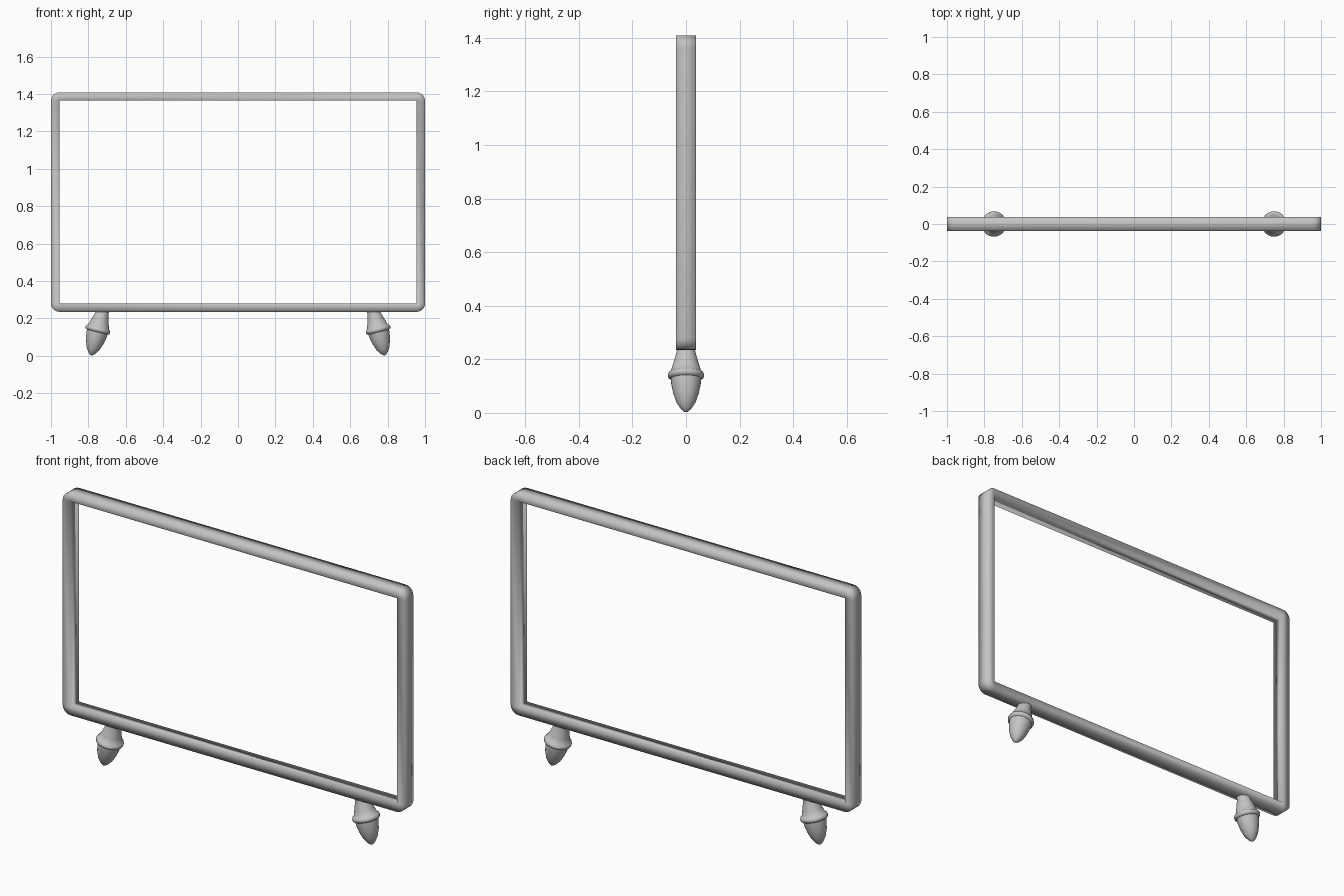
import bpy, bmesh, math
from mathutils import Matrix, Vector

cube = bpy.data.objects.get("Cube")
if cube:
    bpy.data.objects.remove(cube)

grey = bpy.data.materials.new("plain grey")
grey.use_nodes = True
colour = (0.55, 0.55, 0.55, 1)
grey.diffuse_color = colour
grey.node_tree.nodes["Principled BSDF"].inputs["Base Color"].default_value = colour


def finish(name, bm):
    bmesh.ops.recalc_face_normals(bm, faces=bm.faces)
    mesh = bpy.data.meshes.new(name)
    bm.to_mesh(mesh)
    bm.free()
    mesh.materials.append(grey)
    mesh.shade_smooth()
    obj = bpy.data.objects.new(name, mesh)
    bpy.context.collection.objects.link(obj)
    return obj


# Rectangular frame: a rounded outer loop and a square inner loop, front and back
def build_frame():
    depth, radius, steps = 0.037, 0.045, 5
    mid, half_out, half_in = 0.822, 0.587, 0.543
    bm = bmesh.new()
    rings = []
    for sx, sz, start in ((1, 1, 0), (-1, 1, 90), (-1, -1, 180), (1, -1, 270)):
        for i in range(steps + 1):
            a = math.radians(start + 90 * i / steps)
            outer = (sx * (1 - radius) + radius * math.cos(a),
                     mid + sz * (half_out - radius) + radius * math.sin(a))
            inner = (sx * 0.955, mid + sz * half_in)
            rings.append([bm.verts.new((x, y, z)) for (x, z), y in
                          ((outer, -depth), (outer, depth), (inner, depth), (inner, -depth))])
    for a, b in zip(rings, rings[1:] + rings[:1]):
        for k in range(4):
            bm.faces.new((a[k], a[k - 1], b[k - 1], b[k]))
    bmesh.ops.remove_doubles(bm, verts=bm.verts, dist=0.0001)
    return finish("frame", bm)


# Turned foot: neck, collar and pointed bulb, spun round a splayed axis
def build_foot(name, side):
    profile = [(0, 0.13), (0.033, 0.13), (0.034, 0.1), (0.04, 0.075), (0.049, 0.045),
               (0.057, 0.018), (0.064, 0.014), (0.068, 0.005), (0.066, -0.005),
               (0.057, -0.01), (0.055, -0.03), (0.048, -0.065), (0.036, -0.1),
               (0.02, -0.125), (0.008, -0.136), (0, -0.139)]
    bm = bmesh.new()
    verts = [bm.verts.new((r, 0, z)) for r, z in profile]
    edges = [bm.edges.new(pair) for pair in zip(verts, verts[1:])]
    bmesh.ops.spin(bm, geom=verts + edges, cent=(0, 0, 0), axis=(0, 0, 1),
                   angle=math.tau, steps=32)
    bmesh.ops.remove_doubles(bm, verts=bm.verts, dist=0.0001)
    tilt = Matrix.Rotation(math.radians(-14.5 * side), 4, "Y")
    bm.transform(Matrix.Translation(Vector((0.75 * side, 0, 0.137))) @ tilt)
    return finish(name, bm)


build_frame()
for name, side in (("left_foot", 1), ("right_foot", -1)):
    foot = build_foot(name, side)
    bpy.context.view_layer.objects.active = foot
    foot.select_set(True)
    bpy.ops.object.shade_smooth_by_angle(angle=math.radians(50))
    foot.select_set(False)
